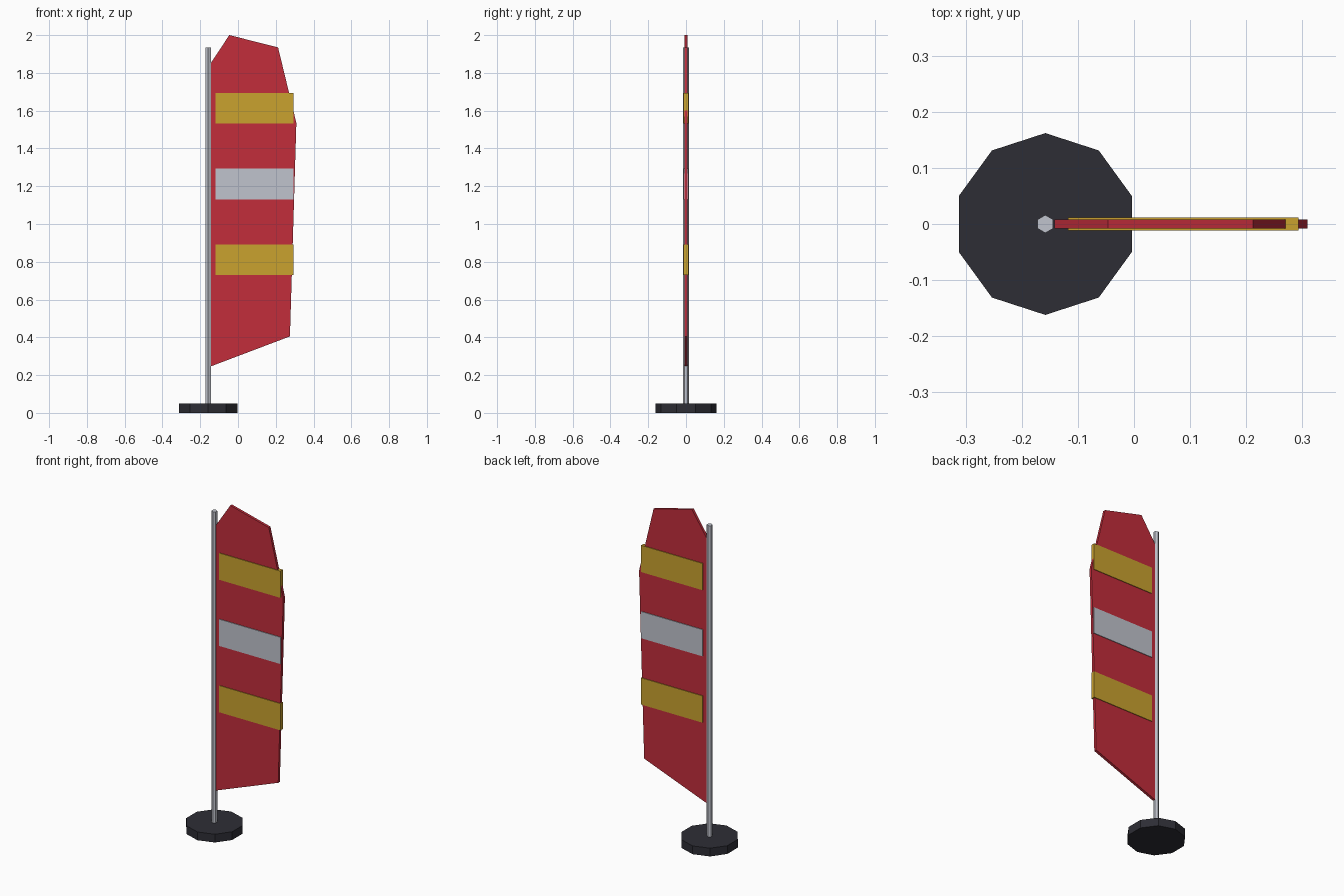
import bpy, bmesh, math
from mathutils import Matrix

if "Cube" in bpy.data.objects:
    bpy.data.objects.remove(bpy.data.objects["Cube"])


def material(name, rgb):
    m = bpy.data.materials.new(name)
    m.diffuse_color = (*rgb, 1)
    m.use_nodes = True
    m.node_tree.nodes["Principled BSDF"].inputs["Base Color"].default_value = m.diffuse_color
    return m


RED = material("flag red", (0.54, 0.026, 0.044))
GOLD = material("gold", (0.59, 0.36, 0.028))
SILVER = material("silver", (0.53, 0.55, 0.61))
DARK = material("dark grey", (0.027, 0.027, 0.036))


def finish(name, bm, mat):
    bmesh.ops.recalc_face_normals(bm, faces=bm.faces)
    me = bpy.data.meshes.new(name)
    bm.to_mesh(me)
    bm.free()
    me.materials.append(mat)
    ob = bpy.data.objects.new(name, me)
    bpy.context.collection.objects.link(ob)
    return ob


def prism(name, outline, half, mat):
    """Extrude an x-z outline symmetrically along y."""
    bm = bmesh.new()
    face = bm.faces.new([bm.verts.new((x, -half, z)) for x, z in outline])
    ext = bmesh.ops.extrude_face_region(bm, geom=[face])
    verts = [v for v in ext["geom"] if isinstance(v, bmesh.types.BMVert)]
    bmesh.ops.translate(bm, verts=verts, vec=(0, 2 * half, 0))
    return finish(name, bm, mat)


def column(name, sides, radius, z0, z1, mat):
    """Upright faceted cylinder on the pole axis, one corner facing +y."""
    bm = bmesh.new()
    ring = [(POLE_X + radius * math.sin(2 * math.pi * i / sides),
             radius * math.cos(2 * math.pi * i / sides)) for i in range(sides)]
    face = bm.faces.new([bm.verts.new((x, y, z0)) for x, y in ring])
    ext = bmesh.ops.extrude_face_region(bm, geom=[face])
    verts = [v for v in ext["geom"] if isinstance(v, bmesh.types.BMVert)]
    bmesh.ops.translate(bm, verts=verts, vec=(0, 0, z1 - z0))
    return finish(name, bm, mat)


POLE_X = -0.158

# Foot and pole
column("base", 10, 0.162, 0, 0.05, DARK)
column("pole", 6, 0.016, 0.05, 1.935, SILVER)

# Sail-shaped flag
prism("flag", [(-0.142, 0.247), (0.275, 0.405), (0.309, 1.535),
               (0.212, 1.935), (-0.046, 2.0), (-0.142, 1.855)], 0.008, RED)

# Stripes, standing slightly proud of both sides of the flag
for name, z, mat in (("lower_stripe", 0.81, GOLD), ("middle_stripe", 1.212, SILVER),
                     ("upper_stripe", 1.613, GOLD)):
    prism(name, [(-0.118, z - 0.081), (0.293, z - 0.081),
                 (0.293, z + 0.081), (-0.118, z + 0.081)], 0.012, mat)
